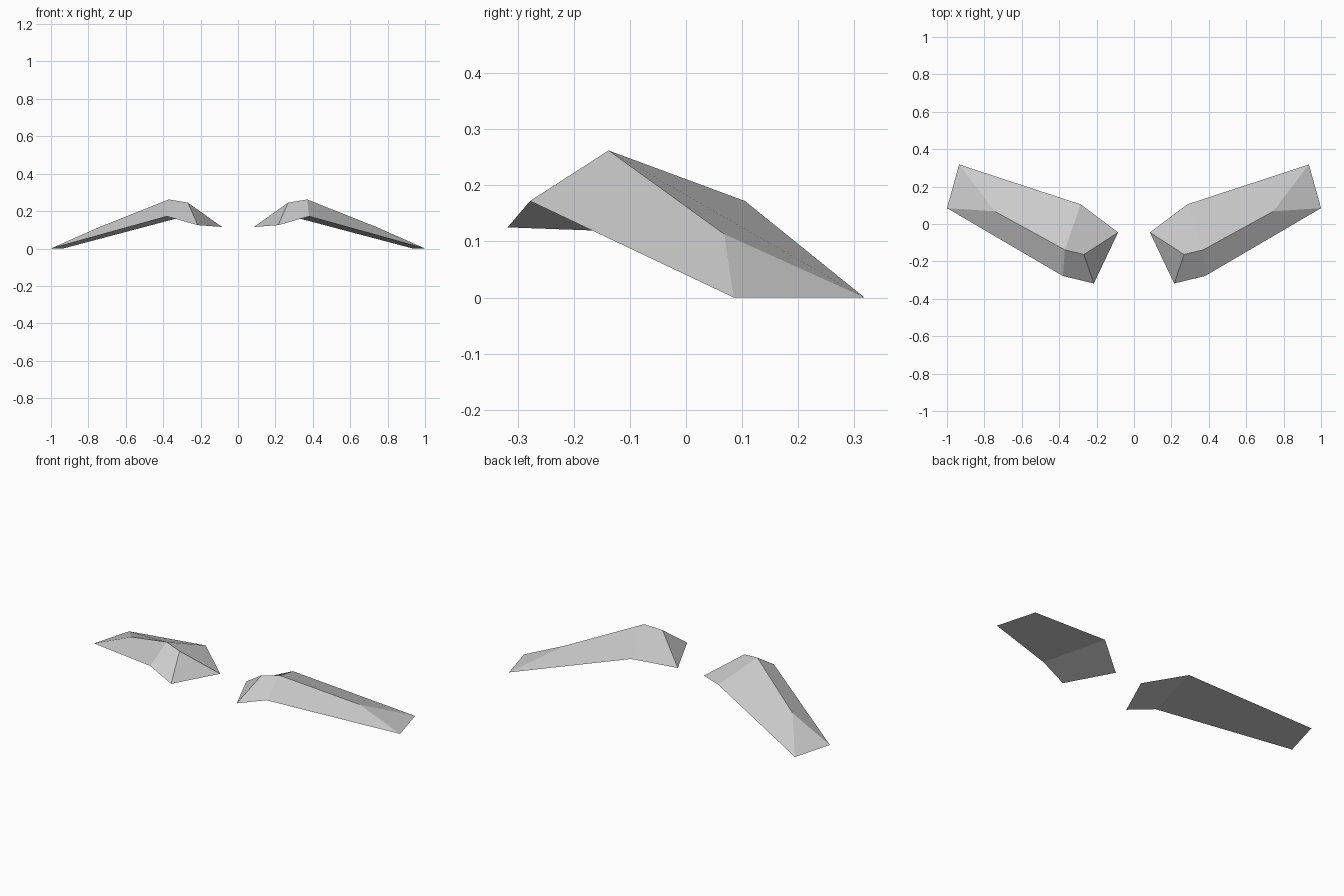
import bpy
import bmesh

cube = bpy.data.objects.get("Cube")
if cube:
    bpy.data.objects.remove(cube, do_unlink=True)

# Single plain grey
grey = bpy.data.materials.new("light_grey")
grey.use_nodes = True
colour = (0.6, 0.6, 0.6, 1)
grey.diffuse_color = colour
grey.node_tree.nodes["Principled BSDF"].inputs["Base Color"].default_value = colour

# Corners of the left wing: lower outline, then the raised ridge
corners = {
    "root": (0.085, -0.045, 0.115),
    "back_bend": (0.285, 0.105, 0.172),
    "back_tip": (0.935, 0.318, 0),
    "front_tip": (1, 0.085, 0),
    "front_bend": (0.38, -0.278, 0.172),
    "front_root": (0.215, -0.318, 0.125),
    "ridge_root": (0.268, -0.163, 0.245),
    "ridge_peak": (0.37, -0.138, 0.262),
    "ridge_tip": (0.745, 0.068, 0.113),
}

panels = [
    "root front_root ridge_root",
    "front_root front_bend ridge_peak ridge_root",
    "front_bend front_tip ridge_tip ridge_peak",
    "front_tip back_tip ridge_tip",
    "ridge_peak ridge_tip back_tip back_bend",
    "root ridge_root ridge_peak back_bend",
    "root back_bend front_bend front_root",
    "back_bend back_tip front_tip front_bend",
]


def build_wing(name, side):
    bm = bmesh.new()
    verts = {key: bm.verts.new((side * x, y, z)) for key, (x, y, z) in corners.items()}
    for panel in panels:
        bm.faces.new([verts[key] for key in panel.split()])
    bmesh.ops.recalc_face_normals(bm, faces=bm.faces)
    mesh = bpy.data.meshes.new(name)
    bm.to_mesh(mesh)
    bm.free()
    mesh.materials.append(grey)
    wing = bpy.data.objects.new(name, mesh)
    bpy.context.collection.objects.link(wing)


# Mirrored pair of faceted wings
build_wing("left_wing", 1)
build_wing("right_wing", -1)
